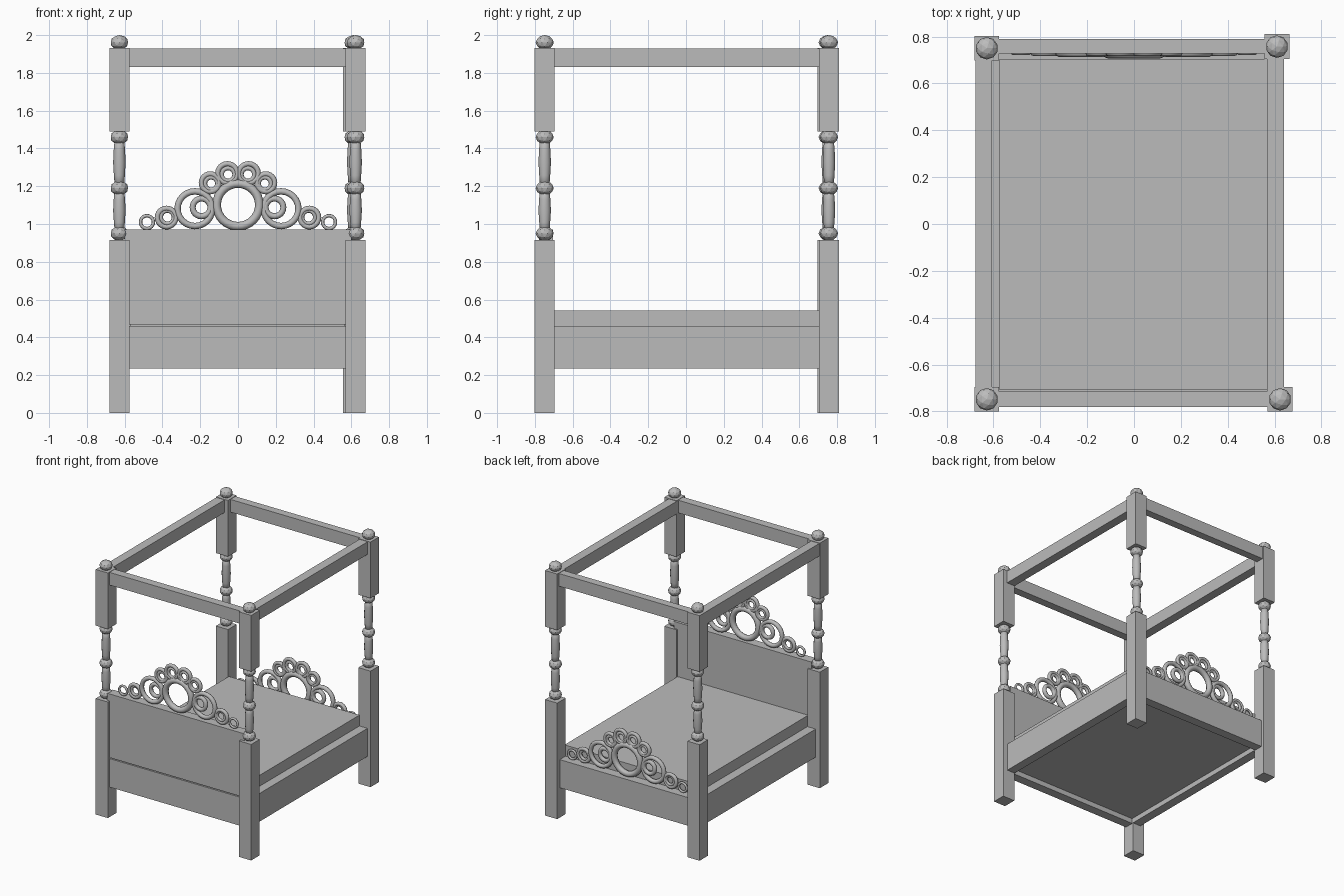
import bpy, bmesh, math
from mathutils import Matrix, Vector

if "Cube" in bpy.data.objects:
    bpy.data.objects.remove(bpy.data.objects["Cube"])

grey = bpy.data.materials.new("plain_grey")
grey.diffuse_color = (0.5, 0.5, 0.5, 1)
grey.use_nodes = True
grey.node_tree.nodes["Principled BSDF"].inputs["Base Color"].default_value = grey.diffuse_color


def finish(bm, name, smooth=False):
    me = bpy.data.meshes.new(name)
    bmesh.ops.recalc_face_normals(bm, faces=bm.faces)
    for f in bm.faces:
        f.smooth = smooth
    bm.to_mesh(me)
    bm.free()
    me.materials.append(grey)
    ob = bpy.data.objects.new(name, me)
    bpy.context.collection.objects.link(ob)
    return ob


def add_box(bm, x0, x1, y0, y1, z0, z1):
    m = Matrix.Translation(((x0 + x1) / 2, (y0 + y1) / 2, (z0 + z1) / 2))
    bmesh.ops.create_cube(bm, size=1, matrix=m @ Matrix.Diagonal((x1 - x0, y1 - y0, z1 - z0, 1)))


def box(name, *dims):
    bm = bmesh.new()
    add_box(bm, *dims)
    return finish(bm, name)


def add_lathe(bm, cx, cy, profile, n=12):
    rings = [[bm.verts.new((cx + r * math.cos(2 * math.pi * i / n),
                            cy + r * math.sin(2 * math.pi * i / n), z)) for i in range(n)]
             for r, z in profile]
    for a, b in zip(rings, rings[1:]):
        for i in range(n):
            bm.faces.new((a[i], a[(i + 1) % n], b[(i + 1) % n], b[i]))
    bm.faces.new(rings[0])
    bm.faces.new(rings[-1])


def add_ring(bm, cx, cy, cz, outer, tube, n=24, m=8):
    major = outer - tube
    v = [[bm.verts.new((cx + (major + tube * math.cos(2 * math.pi * j / m)) * math.cos(2 * math.pi * i / n),
                        cy + tube * math.sin(2 * math.pi * j / m),
                        cz + (major + tube * math.cos(2 * math.pi * j / m)) * math.sin(2 * math.pi * i / n)))
          for j in range(m)] for i in range(n)]
    for i in range(n):
        for j in range(m):
            k, l = (i + 1) % n, (j + 1) % m
            bm.faces.new((v[i][j], v[k][j], v[k][l], v[i][l]))


# Four posts: square blocks, turned spindles, faceted balls
posts = {"front_left": (-0.628, -0.748), "front_right": (0.623, -0.748),
         "back_left": (-0.628, 0.75), "back_right": (0.61, 0.757)}
for key, (x, y) in posts.items():
    h = 0.053
    bm = bmesh.new()
    add_box(bm, x - h, x + h, y - h, y + h, 0, 0.915)
    add_box(bm, x - h, x + h, y - h, y + h, 1.49, 1.933)
    finish(bm, key + "_post_blocks")
    bm = bmesh.new()
    for z0, z1 in ((0.95, 1.19), (1.19, 1.46)):
        shape = ((0, 0.024), (0.25, 0.029), (0.5, 0.033), (0.75, 0.03), (1, 0.024))
        add_lathe(bm, x, y, [(r, z0 + t * (z1 - z0)) for t, r in shape])
    finish(bm, key + "_post_spindle", True)
    bm = bmesh.new()
    for z in (0.95, 1.19, 1.46, 1.961):
        bmesh.ops.create_icosphere(bm, subdivisions=2, radius=1,
                                   matrix=Matrix.Translation((x, y, z)) @ Matrix.Diagonal((0.048, 0.048, 0.039, 1)))
    finish(bm, key + "_post_balls")

# Canopy rails
box("canopy_front_rail", -0.60, 0.60, -0.78, -0.715, 1.83, 1.93)
box("canopy_back_rail", -0.60, 0.59, 0.727, 0.79, 1.83, 1.93)
box("canopy_left_rail", -0.677, -0.605, -0.72, 0.72, 1.83, 1.93)
box("canopy_right_rail", 0.567, 0.639, -0.72, 0.72, 1.83, 1.93)

# Bed frame rails
box("frame_front_rail", -0.60, 0.60, -0.778, -0.705, 0.235, 0.46)
box("frame_back_rail", -0.60, 0.59, 0.705, 0.778, 0.235, 0.457)
box("frame_left_rail", -0.645, -0.573, -0.72, 0.72, 0.235, 0.457)
box("frame_right_rail", 0.567, 0.637, -0.72, 0.72, 0.235, 0.457)

# Mattress and headboard panel
box("mattress", -0.573, 0.567, -0.705, 0.705, 0.275, 0.543)
box("headboard_panel", -0.60, 0.60, -0.778, -0.705, 0.468, 0.97)

# Ring crests: (x, height above base, outer radius, tube radius), mirrored in x
side_rings = [(0.228, 0.113, 0.109, 0.017), (0.193, 0.120, 0.063, 0.016),
              (0.378, 0.066, 0.063, 0.014), (0.374, 0.068, 0.045, 0.011),
              (0.482, 0.042, 0.043, 0.009),
              (0.056, 0.300, 0.065, 0.014), (0.052, 0.294, 0.046, 0.012),
              (0.147, 0.250, 0.061, 0.014), (0.142, 0.246, 0.045, 0.012)]
for name, y, base in (("headboard_crest", -0.742, 0.968), ("footboard_crest", 0.73, 0.457)):
    bm = bmesh.new()
    add_ring(bm, 0, y, base + 0.133, 0.136, 0.023, 32)
    for x, z, outer, tube in side_rings:
        for s in (-1, 1):
            add_ring(bm, s * x, y, base + z, outer, tube)
    finish(bm, name, True)
